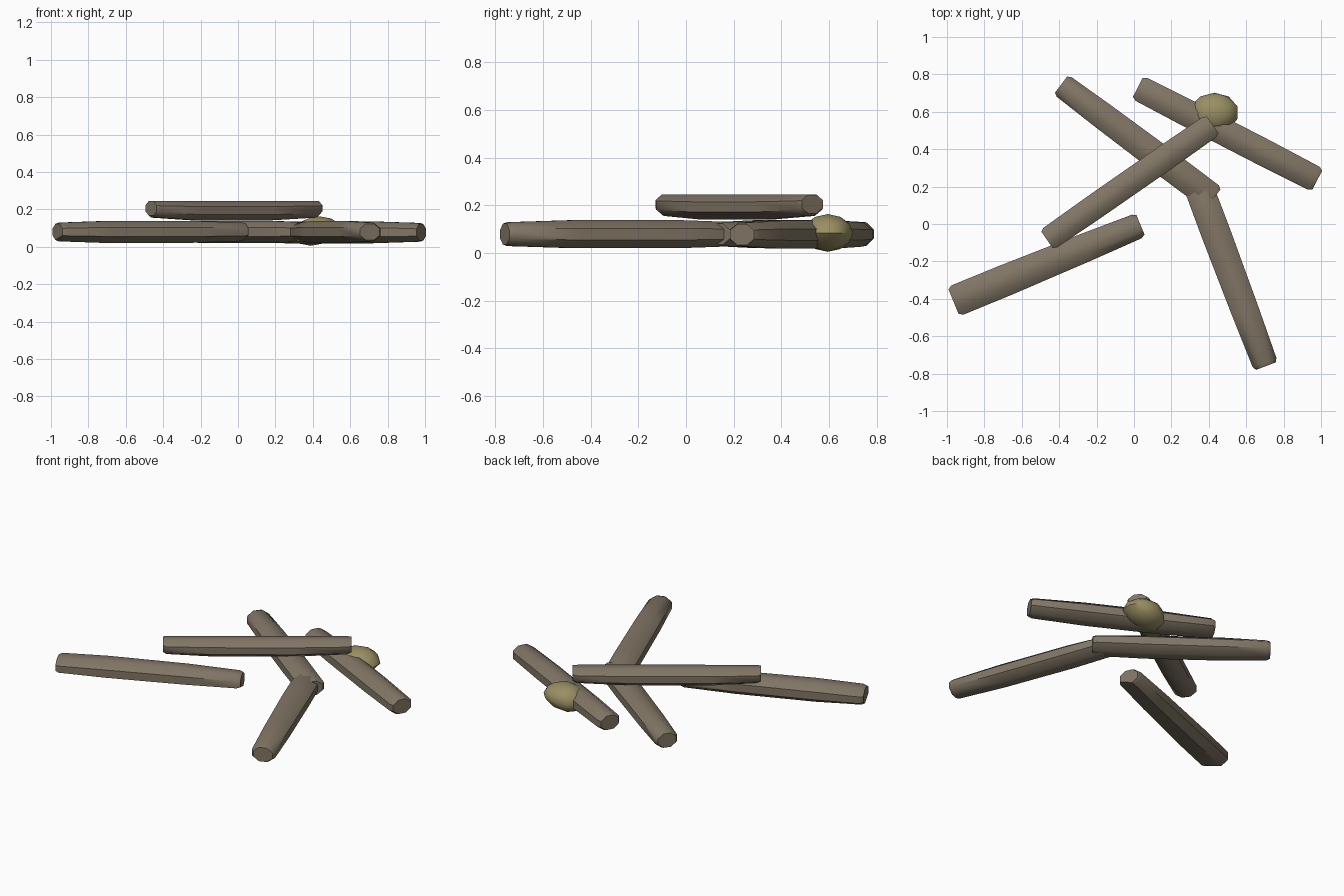
import bpy, bmesh, math
from mathutils import Vector

cube = bpy.data.objects.get("Cube")
if cube:
    bpy.data.objects.remove(cube, do_unlink=True)


def material(name, rgb):
    m = bpy.data.materials.new(name)
    m.use_nodes = True
    m.diffuse_color = (*rgb, 1)
    m.node_tree.nodes["Principled BSDF"].inputs["Base Color"].default_value = (*rgb, 1)
    return m


bark = material("weathered_bark", (0.22, 0.18, 0.13))
moss = material("dry_moss", (0.32, 0.275, 0.125))


def finish(name, bm, mat, angle):
    bmesh.ops.recalc_face_normals(bm, faces=bm.faces)
    mesh = bpy.data.meshes.new(name)
    bm.to_mesh(mesh)
    bm.free()
    mesh.materials.append(mat)
    ob = bpy.data.objects.new(name, mesh)
    bpy.context.collection.objects.link(ob)
    bpy.ops.object.select_all(action='DESELECT')
    ob.select_set(True)
    bpy.context.view_layer.objects.active = ob
    bpy.ops.object.shade_smooth_by_angle(angle=math.radians(angle))


SIDES = 8
# position along the log, width factor, height factor
RINGS = [(0, .8, .74), (.02, .97, .85), (.27, 1.02, 1), (.7, 1.02, 1),
         (.98, .97, .85), (1, .8, .74)]


def log(name, start, end, z, w0, w1, height=.118, flat_top=False, groove=None):
    """Tapered eight-sided log with chamfered ends, lying level."""
    a, b = Vector((*start, z)), Vector((*end, z))
    along = (b - a).normalized()
    side = Vector((-along.y, along.x, 0))
    bm = bmesh.new()
    rings = []
    for t, fw, fh in RINGS:
        centre = a.lerp(b, t)
        half_w = (w0 + (w1 - w0) * t) * fw / 2
        half_h = height * fh / 2
        if flat_top:
            centre.z += (height / 2 - half_h) * .9
        ring = []
        for k in range(SIDES):
            ang = math.tau * (k + .5) / SIDES
            r = .7 if k == groove else 1.0
            r /= math.cos(math.pi / SIDES)
            offset = side * math.cos(ang) * half_w + Vector((0, 0, math.sin(ang) * half_h))
            ring.append(bm.verts.new(centre + offset * r))
        rings.append(ring)
    for p, q in zip(rings, rings[1:]):
        for k in range(SIDES):
            n = (k + 1) % SIDES
            bm.faces.new((p[k], p[n], q[n], q[k]))
    bm.faces.new(rings[0])
    bm.faces.new(rings[-1])
    finish(name, bm, bark, 48)


# Logs lying on the ground
log("right_log", (-.965, -.415), (.035, -.005), .079, .175, .14, groove=5)
log("back_log", (-.39, .745), (.425, .135), .079, .135, .155)
log("front_log", (.335, .225), (.705, -.76), .079, .16, .14)
log("left_log", (.02, .73), (.98, .235), .077, .142, .142)
# Log resting across the others
log("top_log", (-.465, -.085), (.42, .53), .193, .132, .135, height=.105, flat_top=True)

# Mossy lump on the left log
bm = bmesh.new()
bmesh.ops.create_icosphere(bm, subdivisions=2, radius=1)
for v in bm.verts:
    lean = -.04 * min(v.co.z, 0) * -1
    v.co = Vector((.43 + v.co.x * .13 + lean, .595 + v.co.y * .107, .084 + v.co.z * .079))
finish("moss_lump", bm, moss, 35)
